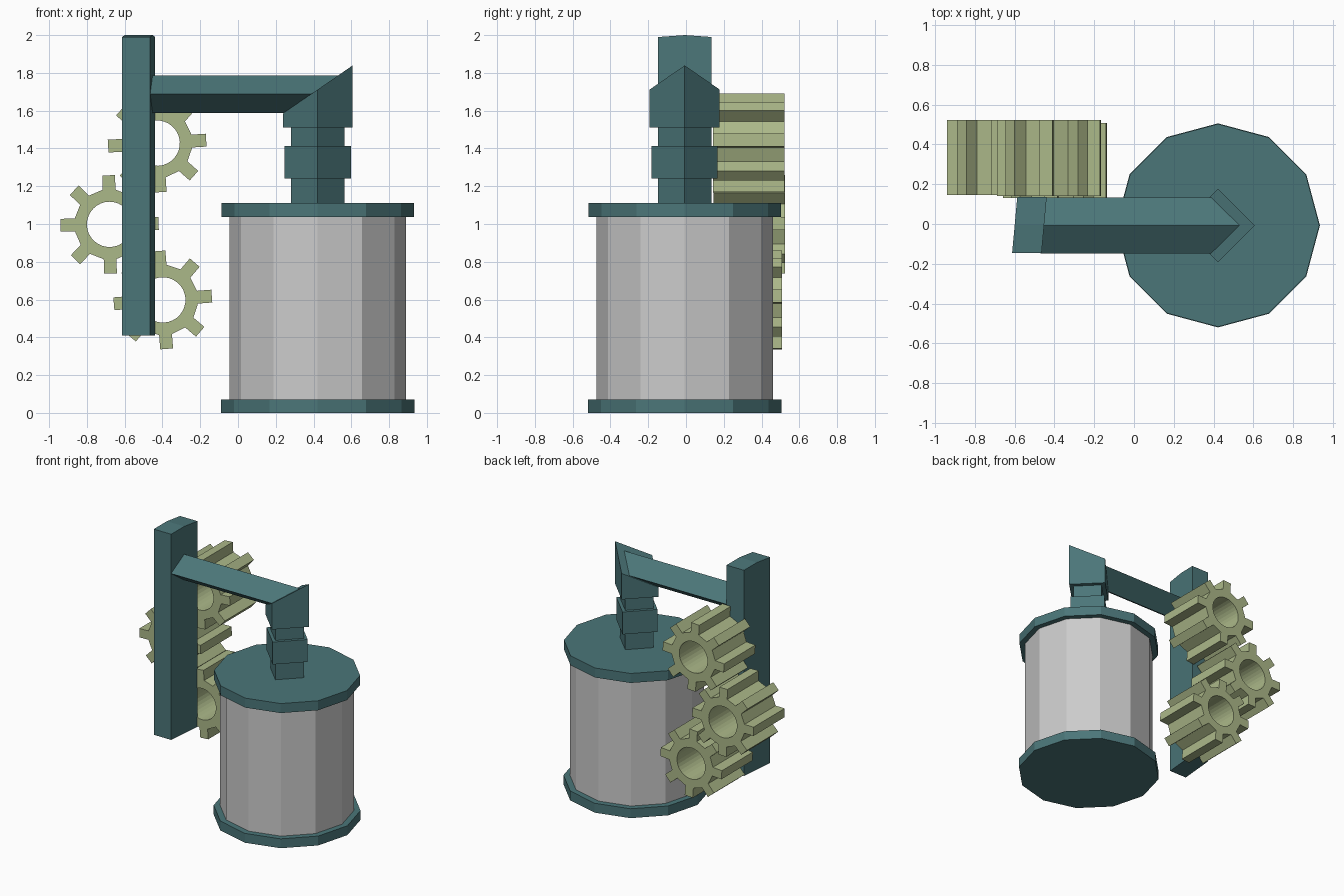
import bpy, bmesh, math
from mathutils import Vector

if "Cube" in bpy.data.objects:
    bpy.data.objects.remove(bpy.data.objects["Cube"])


def material(name, color):
    m = bpy.data.materials.new(name)
    m.diffuse_color = color
    m.use_nodes = True
    m.node_tree.nodes["Principled BSDF"].inputs["Base Color"].default_value = m.diffuse_color
    return m


TEAL = material("teal_paint", (0.07, 0.18, 0.19, 1))
OLIVE = material("olive_metal", (0.41, 0.48, 0.25, 1))
CX, CY = 0.422, -0.007      # tank axis


def finish(name, bm, mat=None):
    bmesh.ops.recalc_face_normals(bm, faces=bm.faces)
    me = bpy.data.meshes.new(name)
    bm.to_mesh(me)
    bm.free()
    if mat:
        me.materials.append(mat)
    ob = bpy.data.objects.new(name, me)
    bpy.context.collection.objects.link(ob)
    return ob


def loft(name, start, end, mat=None):
    """Closed solid between two matching outlines."""
    bm = bmesh.new()
    a = [bm.verts.new(p) for p in start]
    b = [bm.verts.new(p) for p in end]
    n = len(a)
    bm.faces.new(a)
    bm.faces.new(b)
    for i in range(n):
        j = (i + 1) % n
        bm.faces.new((a[i], a[j], b[j], b[i]))
    return finish(name, bm, mat)


def ring(sides, r, height):
    """Outline about the tank axis; height may depend on x."""
    pts = []
    for i in range(sides):
        t = math.tau * i / sides
        x = CX + r * math.cos(t)
        pts.append((x, CY + r * math.sin(t), height(x) if callable(height) else height))
    return pts


def prism(name, sides, r, z0, z1, mat=None):
    return loft(name, ring(sides, r, z0), ring(sides, r, z1), mat)


# Twelve-sided tank with two flanges
prism("tank_body", 12, 0.468, 0.04, 1.07)
prism("bottom_flange", 12, 0.513, 0.0, 0.072, TEAL)
prism("top_flange", 12, 0.51, 1.037, 1.11, TEAL)

# Four-sided riser, coupling and mitred elbow
MITRE = 0.255 / 0.37
prism("riser_pipe", 4, 0.142, 1.1, 1.52, TEAL)
prism("pipe_coupling", 4, 0.175, 1.24, 1.412, TEAL)
loft("pipe_elbow", ring(4, 0.185, 1.512),
     ring(4, 0.185, lambda x: 1.712 + MITRE * (x - CX)), TEAL)

# Horizontal diamond pipe, cut to the mitre plane
section = [(CY, 1.787), (CY + 0.141, 1.688), (CY, 1.588), (CY - 0.141, 1.688)]
loft("cross_pipe", [(-0.47, y, z) for y, z in section],
     [(CX + (z - 1.712) / MITRE, y, z) for y, z in section], TEAL)

# Slightly skewed post with a faintly peaked top
post = [(-0.147, 0.41), (0.135, 0.41), (0.135, 1.99), (-0.006, 2.0), (-0.147, 1.99)]
skew = lambda y: (y + 0.147) / 0.282 * 0.026
loft("post", [(-0.613 + skew(y), y, z) for y, z in post],
     [(-0.465 + skew(y), y, z) for y, z in post], TEAL)


def gear(name, cx, cz, turn, y0, y1, teeth=8, tip=0.26, root=0.187, hole=0.12, half=0.034):
    bm = bmesh.new()
    base = math.radians(turn)
    a = math.asin(half / root)
    step = math.tau / teeth

    def at(r, t):
        return bm.verts.new((cx + r * math.cos(t), y0, cz + r * math.sin(t)))

    def outer_pair(t):
        return at(root, t - a), at(root, t + a)

    roots = [outer_pair(base + i * step) for i in range(teeth)]
    inner = [[at(hole, base + i * step + k * step / 4 - step / 4) for k in range(4)]
             for i in range(teeth)]
    for i in range(teeth):
        t = base + i * step
        lo, hi = roots[i]
        nxt, n_in = roots[(i + 1) % teeth][0], inner[(i + 1) % teeth][0]
        i0, i1, i2, i3 = inner[i]
        # tooth, body behind the tooth, body in the gap
        d, s = Vector((math.cos(t), 0, math.sin(t))), Vector((-math.sin(t), 0, math.cos(t)))
        c = Vector((cx, y0, cz))
        t0 = bm.verts.new(c + d * tip - s * half)
        t1 = bm.verts.new(c + d * tip + s * half)
        bm.faces.new((lo, t0, t1, hi))
        bm.faces.new((i0, lo, hi, i2, i1))
        bm.faces.new((i2, hi, nxt, n_in, i3))
    ext = bmesh.ops.extrude_face_region(bm, geom=bm.faces[:], use_keep_orig=True)
    moved = [v for v in ext["geom"] if isinstance(v, bmesh.types.BMVert)]
    bmesh.ops.translate(bm, verts=moved, vec=(0, y1 - y0, 0))
    return finish(name, bm, OLIVE)


# Meshing gear train behind the post
gear("top_gear", -0.428, 1.428, 3.5, 0.142, 0.522)
gear("middle_gear", -0.680, 0.998, 1.0, 0.146, 0.524)
gear("bottom_gear", -0.398, 0.598, 4.5, 0.13, 0.507)
